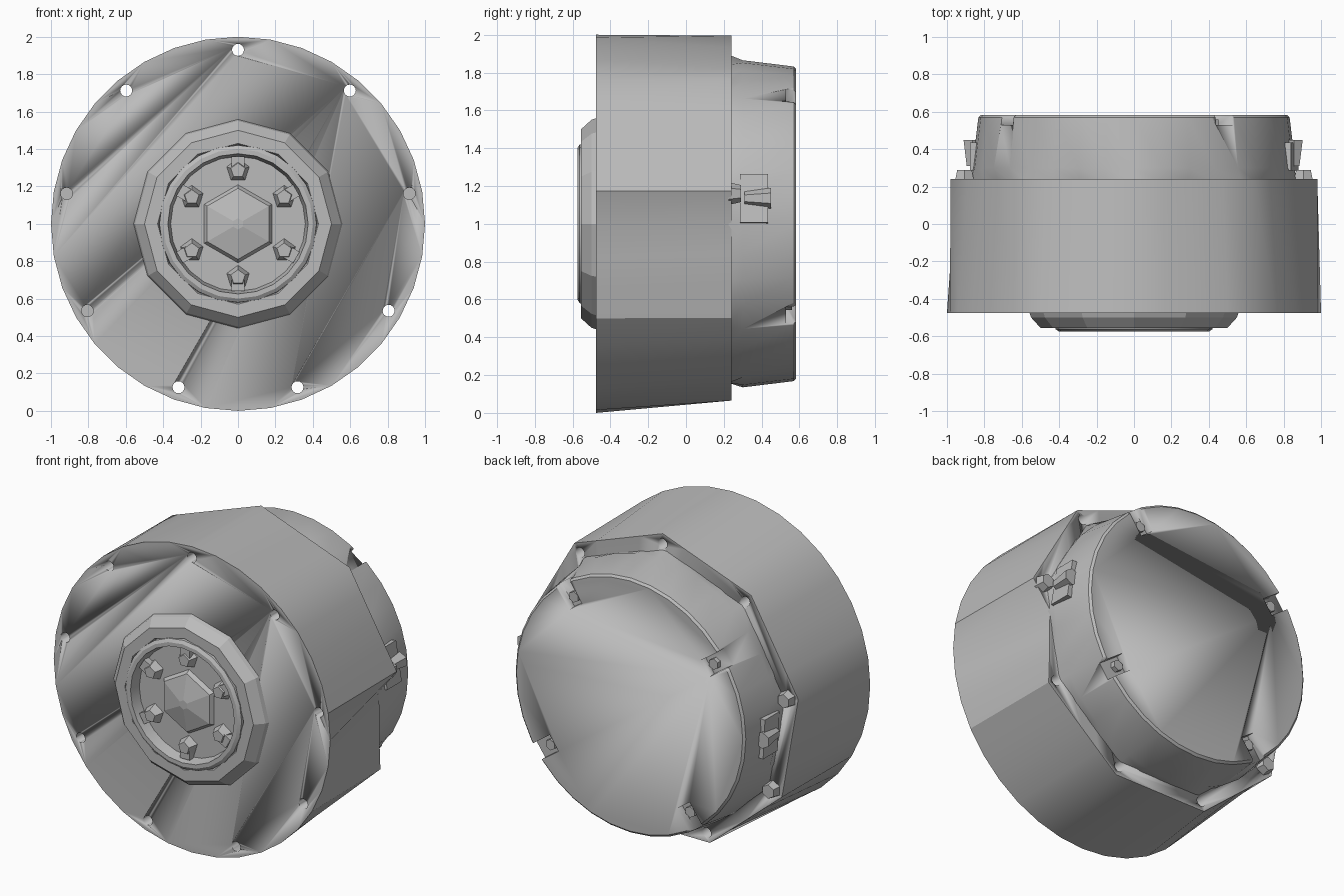
import bpy, bmesh, math
from mathutils import Matrix, Vector

if "Cube" in bpy.data.objects:
    bpy.data.objects.remove(bpy.data.objects["Cube"], do_unlink=True)

grey = bpy.data.materials.new("plain grey")
grey.use_nodes = True
COLOR = (0.5, 0.5, 0.5, 1)
grey.diffuse_color = COLOR
grey.node_tree.nodes["Principled BSDF"].inputs["Base Color"].default_value = COLOR


def polar(r, deg, y):
    """Point around the housing axis, which runs along y at z = 1."""
    a = math.radians(deg)
    return Vector((r * math.cos(a), y, 1 + r * math.sin(a)))


def finish(name, bm, angle=30):
    bmesh.ops.recalc_face_normals(bm, faces=bm.faces)
    mesh = bpy.data.meshes.new(name)
    bm.to_mesh(mesh)
    bm.free()
    mesh.materials.append(grey)
    ob = bpy.data.objects.new(name, mesh)
    bpy.context.collection.objects.link(ob)
    bpy.ops.object.select_all(action='DESELECT')
    ob.select_set(True)
    bpy.context.view_layer.objects.active = ob
    bpy.ops.object.shade_smooth_by_angle(angle=math.radians(angle))
    return ob


def loft(name, rings, segments=36, angle=30):
    """Join rings (y, radius or radius function) and cap both ends."""
    bm = bmesh.new()
    loops = []
    for y, r in rings:
        degs = [90 + i * 360 / segments for i in range(segments)]
        loops.append([bm.verts.new(polar(r(d) if callable(r) else r, d, y)) for d in degs])
    for a, b in zip(loops, loops[1:]):
        for i in range(segments):
            j = (i + 1) % segments
            bm.faces.new((a[i], a[j], b[j], b[i]))
    bm.faces.new(loops[0])
    bm.faces.new(loops[-1])
    return finish(name, bm, angle)


def add_rod(bm, r, deg, y0, y1, r0, r1=None, sides=12):
    centre = polar(r, deg, (y0 + y1) / 2)
    m = Matrix.Translation(centre) @ Matrix.Rotation(math.radians(90), 4, 'X')
    bmesh.ops.create_cone(bm, cap_ends=True, segments=sides, radius1=r0,
                          radius2=r0 if r1 is None else r1, depth=y1 - y0, matrix=m)


def add_box(bm, r, deg, y, size):
    m = (Matrix.Translation(polar(r, deg, y)) @ Matrix.Rotation(math.radians(-deg), 4, 'Y')
         @ Matrix.Diagonal((*size, 1)))
    bmesh.ops.create_cube(bm, size=1, matrix=m)


def cut(ob, bm):
    cutter = finish("cutter", bm)
    cutter.hide_render = True
    bpy.context.view_layer.objects.active = ob
    mod = ob.modifiers.new("cut", 'BOOLEAN')
    mod.operation, mod.solver, mod.object = 'DIFFERENCE', 'EXACT', cutter
    bpy.ops.object.modifier_apply(modifier=mod.name)
    bpy.data.objects.remove(cutter, do_unlink=True)


def nonagon(radius):
    return lambda d: radius * math.cos(math.radians(20)) / math.cos(
        math.radians((d - 90) % 40 - 20))


def rear_rim(d):
    # Nine-sided rim with a notch on the left side
    notch = {0: 0.85, 350: 0.87, 340: 0.91}
    return notch.get(round(d) % 360, nonagon(0.995)(d))


HOLES = [90 + 40 * i for i in range(9)]
SLOTS = [54.5 + 90 * i for i in range(4)]

# Main housing: round front edge, nine-sided rear edge, bolt holes
housing = loft("main_housing", [(-0.475, 1.0), (0.24, rear_rim)])
holes = bmesh.new()
for d in HOLES:
    add_rod(holes, 0.93, d, -0.6, 0.4, 0.032, sides=16)
cut(housing, holes)

# Rear cover with four open screw slots
cover = loft("rear_cover", [(0.225, nonagon(0.895)), (0.3, 0.865), (0.57, 0.832), (0.583, 0.818)])
slots = bmesh.new()
for d in SLOTS:
    add_box(slots, 0.83, d, 0.58, (0.32, 0.1, 0.11))
cut(cover, slots)

# Screws in the cover slots
screws = bmesh.new()
for d in SLOTS:
    add_rod(screws, 0.725, d, 0.51, 0.56, 0.036, 0.036, 6)
finish("cover_screws", screws)

# Nuts behind the blind bolt holes
nuts = bmesh.new()
for d in (10, 170, 210):
    add_rod(nuts, 0.92, d, 0.225, 0.29, 0.045, 0.06, 6)
finish("rear_nuts", nuts)

# Small side fittings on the rear cover
for name, d in (("left_fitting", 9), ("right_fitting", 183)):
    bm = bmesh.new()
    add_box(bm, 0.85, d, 0.36, (0.04, 0.15, 0.26))
    add_rod(bm, 0.865, d, 0.31, 0.45, 0.055, 0.035, 6)
    finish(name, bm)

# Front boss: faceted collar
loft("front_collar", [(-0.47, 0.56), (-0.5, 0.55), (-0.555, 0.5), (-0.555, 0.43),
                      (-0.53, 0.42), (-0.5, 0.41)], 12, 15)

# Bearing lip around the shallow recess
loft("bearing_lip", [(-0.47, 0.425), (-0.562, 0.42), (-0.575, 0.4), (-0.575, 0.375),
                     (-0.505, 0.36)], 24)

# Low faceted output hub
loft("output_hub", [(-0.49, 0.22), (-0.53, 0.19), (-0.565, 0.03)], 6, 10)

# Ring of studs in the recess
studs = bmesh.new()
for i in range(6):
    add_rod(studs, 0.285, 30 + 60 * i, -0.56, -0.49, 0.07, 0.04, 5)
    add_box(studs, 0.33, 30 + 60 * i, -0.525, (0.06, 0.05, 0.07))
finish("recess_studs", studs, 10)
